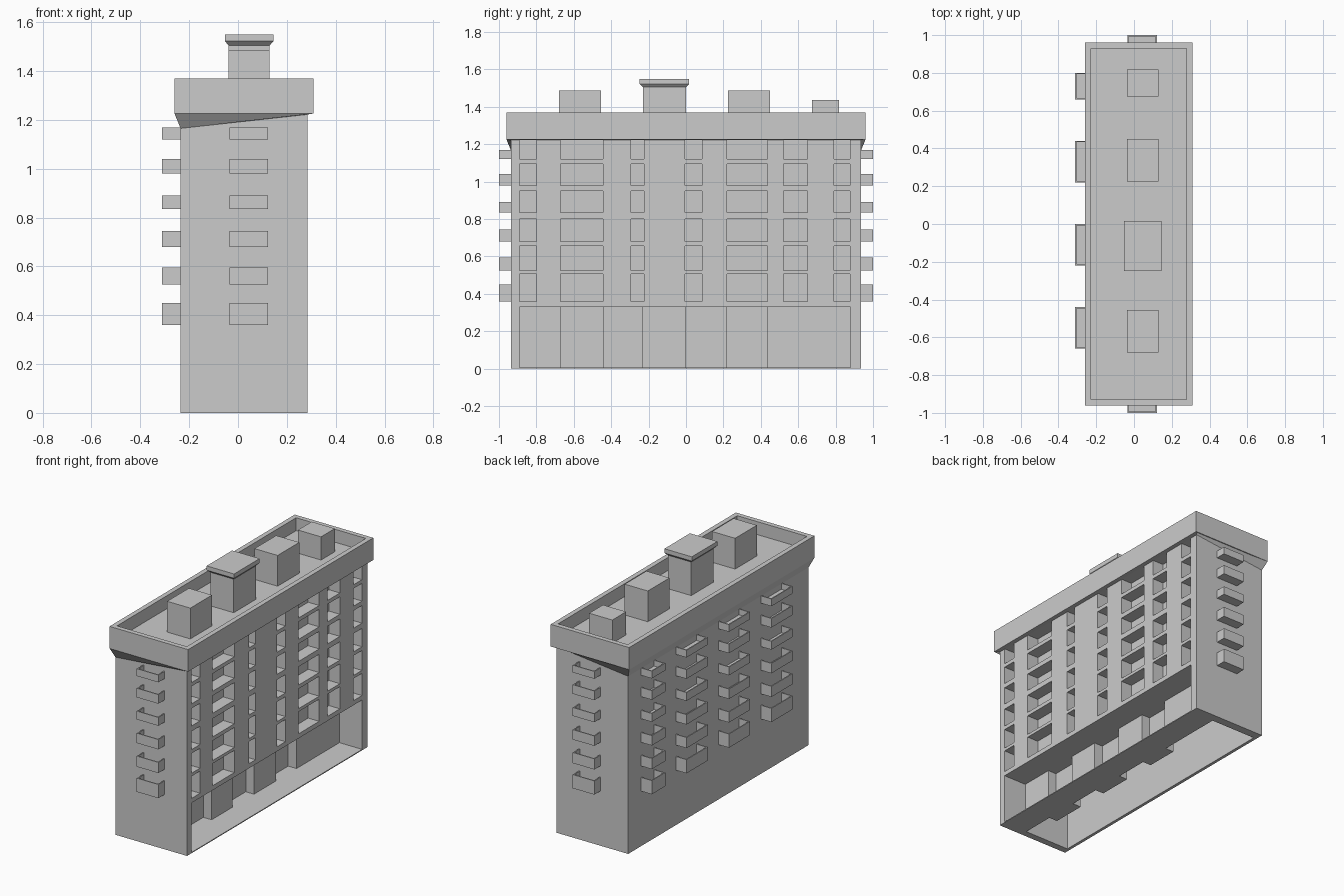
import bpy, bmesh

if "Cube" in bpy.data.objects:
    bpy.data.objects.remove(bpy.data.objects["Cube"])

def add_box(bm, x0, x1, y0, y1, z0, z1):
    r = bmesh.ops.create_cube(bm, size=1)
    for v in r["verts"]:
        v.co.x = x1 if v.co.x > 0 else x0
        v.co.y = y1 if v.co.y > 0 else y0
        v.co.z = z1 if v.co.z > 0 else z0
    return r["verts"]

def add_tray(bm, dims, rim, floor):
    # box whose top is inset and sunk to leave a rim
    verts = add_box(bm, *dims)
    top = [f for f in {f for v in verts for f in v.link_faces} if f.calc_center_median().z > dims[5] - 1e-5][0]
    bmesh.ops.inset_region(bm, faces=[top], thickness=rim)
    r = bmesh.ops.extrude_face_region(bm, geom=[top])
    for v in r["geom"]:
        if isinstance(v, bmesh.types.BMVert):
            v.co.z = floor
    if top.is_valid:
        bm.faces.remove(top)

def add_prism(bm, pts, z0, z1):
    f = bm.faces.new([bm.verts.new((x, y, z0)) for x, y in pts])
    r = bmesh.ops.extrude_face_region(bm, geom=[f])
    for v in r["geom"]:
        if isinstance(v, bmesh.types.BMVert):
            v.co.z = z1

def finish(bm, name):
    bmesh.ops.recalc_face_normals(bm, faces=bm.faces)
    me = bpy.data.meshes.new(name)
    bm.to_mesh(me)
    bm.free()
    ob = bpy.data.objects.new(name, me)
    bpy.context.collection.objects.link(ob)
    return ob

X0, X1, Y = -0.235, 0.285, 0.935
rows = [(0.36, 0.505, 0.45), (0.525, 0.655, 0.595), (0.68, 0.80, 0.745),
        (0.835, 0.95, 0.89), (0.98, 1.095, 1.04), (1.12, 1.225, 1.168)]
cols = [(-0.89, -0.80), (-0.67, -0.445), (-0.295, -0.225), (-0.005, 0.085),
        (0.22, 0.435), (0.52, 0.65), (0.79, 0.878)]

# main block
bm = bmesh.new()
add_box(bm, X0, X1, -Y, Y, 0, 1.25)
body = finish(bm, "building_body")

# cutters: window recesses, stepped ground-floor arcade, hollow core
bm = bmesh.new()
for z0, z1, _ in rows:
    for y0, y1 in cols:
        add_box(bm, 0.205, 0.35, y0, y1, z0, z1)
near, deep = 0.12, 0.06
steps = [(-0.89, -0.67, near), (-0.67, -0.445, deep), (-0.445, -0.23, near), (-0.23, -0.005, deep),
         (-0.005, 0.22, near), (0.22, 0.435, deep), (0.435, 0.88, near)]
wall = [(x, y) for y0, y1, x in steps for y in (y0, y1)]
add_prism(bm, [(0.35, -0.89)] + wall + [(0.35, 0.88)], 0.006, 0.33)
inner = [(x - 0.008, y) for x, y in wall]
add_prism(bm, [(-0.215, -0.89)] + inner + [(-0.215, 0.88)], -0.1, 0.9)
cutter = finish(bm, "recess_cutter")
cutter.hide_render = True
cutter.hide_set(True)
mod = body.modifiers.new("recesses", "BOOLEAN")
mod.operation, mod.solver, mod.object = "DIFFERENCE", "EXACT", cutter

# balconies on the rear long wall and both ends
bm = bmesh.new()
for z0, _, z1 in rows:
    for y0, y1 in [(-0.66, -0.44), (-0.22, 0.0), (0.22, 0.44), (0.66, 0.80)]:
        add_tray(bm, (-0.312, X0 + 0.01, y0, y1, z0, z1), 0.01, z0 + 0.01)
    add_tray(bm, (-0.035, 0.122, -1, -Y + 0.01, z0, z1), 0.01, z0 + 0.01)
    add_tray(bm, (-0.035, 0.122, Y - 0.01, 1, z0, z1), 0.01, z0 + 0.01)
finish(bm, "balconies")

# crown with parapet and sunken roof
bm = bmesh.new()
add_tray(bm, (-0.26, 0.31, -0.96, 0.96, 1.225, 1.37), 0.045, 1.285)
finish(bm, "parapet_roof")

# sloping flare under the crown, deeper at the rear
bm = bmesh.new()
low = [bm.verts.new(p) for p in [(X0, -Y, 1.165), (X1, -Y, 1.222), (X1, Y, 1.222), (X0, Y, 1.165)]]
top = [bm.verts.new(p) for p in [(-0.26, -0.96, 1.226), (0.31, -0.96, 1.226), (0.31, 0.96, 1.226), (-0.26, 0.96, 1.226)]]
for i in range(4):
    j = (i + 1) % 4
    bm.faces.new((low[i], low[j], top[j], top[i]))
finish(bm, "crown_flare")

# rooftop housings
for i, (y0, y1, z1) in enumerate([(-0.68, -0.455, 1.487), (-0.23, 0.0, 1.52), (0.225, 0.45, 1.487), (0.675, 0.818, 1.437)]):
    bm = bmesh.new()
    add_box(bm, -0.038, 0.13, y0, y1, 1.28, z1)
    finish(bm, f"roof_housing_{i + 1}")

# flared cap on the tallest housing
bm = bmesh.new()
add_box(bm, -0.054, 0.145, -0.248, 0.017, 1.522, 1.55)
for v in add_box(bm, -0.054, 0.145, -0.248, 0.017, 1.505, 1.522):
    if v.co.z < 1.51:
        v.co.x = -0.038 if v.co.x < 0 else 0.13
        v.co.y = -0.23 if v.co.y < -0.1 else 0.0
finish(bm, "housing_cap")
